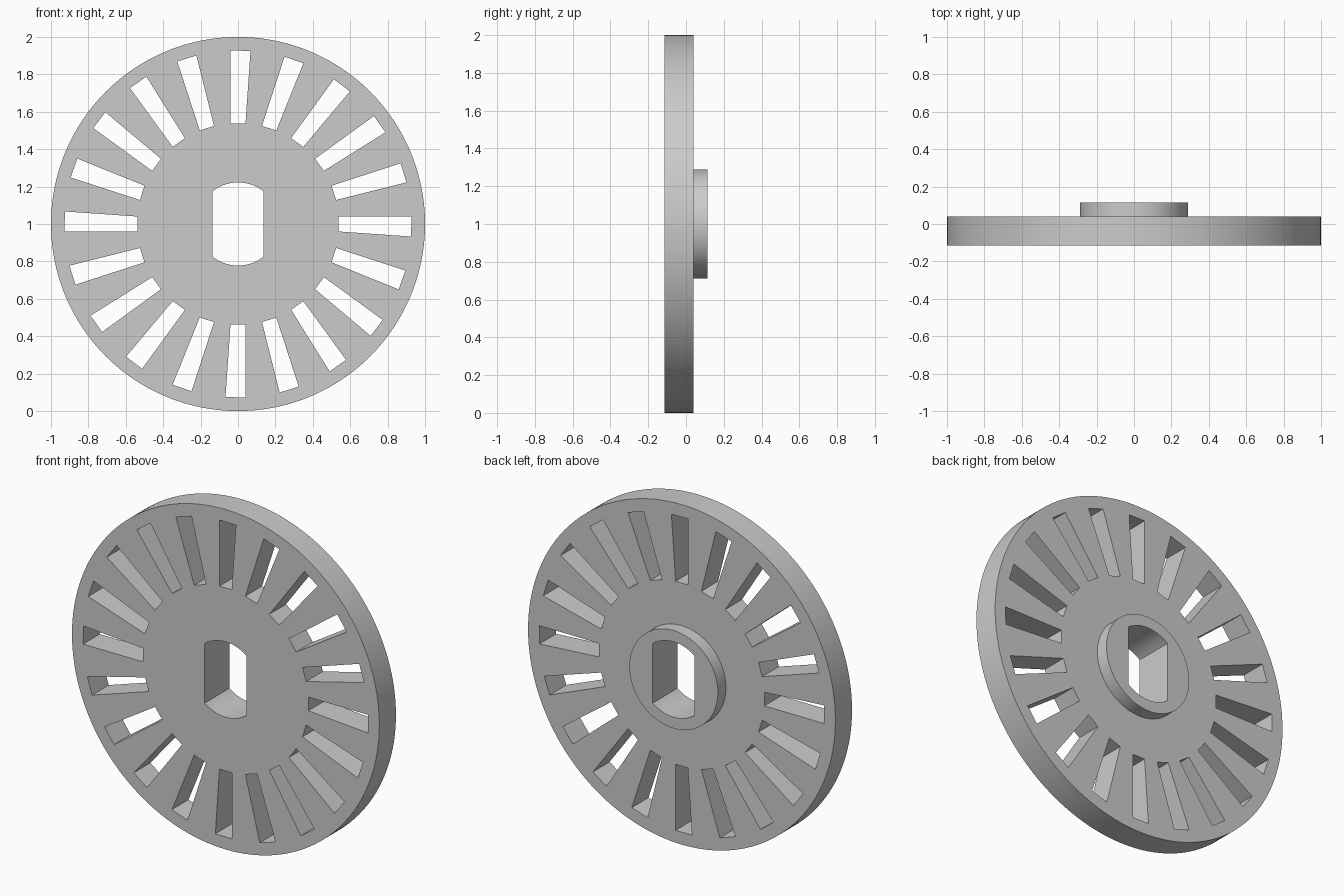
import bpy, bmesh
from math import cos, sin, asin, pi, tau, radians, sqrt
from mathutils import Matrix, Vector

if "Cube" in bpy.data.objects:
    bpy.data.objects.remove(bpy.data.objects["Cube"], do_unlink=True)

CENTRE_Z = 1.0
FRONT, STEP, BACK = -0.115, 0.04, 0.115
SLOTS = 20

grey = bpy.data.materials.new("plain grey")
grey.use_nodes = True
colour = (0.6, 0.6, 0.6, 1)
grey.diffuse_color = colour
grey.node_tree.nodes["Principled BSDF"].inputs["Base Color"].default_value = colour


def make_object(name, bm):
    bmesh.ops.recalc_face_normals(bm, faces=bm.faces)
    mesh = bpy.data.meshes.new(name)
    bm.to_mesh(mesh)
    bm.free()
    mesh.materials.append(grey)
    obj = bpy.data.objects.new(name, mesh)
    obj.location.z = CENTRE_Z
    bpy.context.collection.objects.link(obj)
    return obj


def add_prism(bm, outline, turn=0):
    """Extrude an x-z outline right through the wheel, turned about y."""
    rot = Matrix.Rotation(turn, 3, 'Y')
    verts = [bm.verts.new(rot @ Vector((x, -0.3, z))) for x, z in outline]
    face = bm.faces.new(verts)
    out = bmesh.ops.extrude_face_region(bm, geom=[face])
    moved = [g for g in out["geom"] if isinstance(g, bmesh.types.BMVert)]
    bmesh.ops.translate(bm, verts=moved, vec=(0, 0.6, 0))


# Wheel: disc and rear hub turned from one profile
bm = bmesh.new()
profile = [(0, FRONT), (1, FRONT), (1, STEP), (0.288, STEP), (0.288, BACK), (0, BACK)]
verts = [bm.verts.new((r, y, 0)) for r, y in profile]
edges = [bm.edges.new(pair) for pair in zip(verts, verts[1:])]
bmesh.ops.spin(bm, geom=verts + edges, cent=(0, 0, 0), axis=(0, 1, 0),
               angle=tau, steps=160, use_duplicate=False)
bmesh.ops.remove_doubles(bm, verts=bm.verts, dist=0.0001)
wheel = make_object("slotted_wheel", bm)

# Cutter: slots with one parallel and one flared side
bm = bmesh.new()
inner, outer = 0.54, 0.928
slot = [(x, sqrt(r * r - x * x)) for x, r in
        ((-0.04, inner), (-0.04, outer), (0.067, outer), (0.04, inner))]
for i in range(SLOTS):
    add_prism(bm, slot, tau * i / SLOTS)

# Cutter: centre bore with two flats
radius, flat = 0.222, 0.136
half = asin(flat / radius)
arc = [-half + 2 * half * i / 16 for i in range(17)]
bore = [(radius * sin(a + side), radius * cos(a + side)) for side in (0, pi) for a in arc]
add_prism(bm, bore)
cutter = make_object("slot_and_bore_cutter", bm)
cutter.hide_render = True

# Cut the wheel and shade it
cut = wheel.modifiers.new("cut", 'BOOLEAN')
cut.operation = 'DIFFERENCE'
cut.solver = 'EXACT'
cut.object = cutter
bpy.ops.object.select_all(action='DESELECT')
wheel.select_set(True)
bpy.context.view_layer.objects.active = wheel
bpy.ops.object.modifier_apply(modifier=cut.name)
bpy.data.objects.remove(cutter, do_unlink=True)
bpy.ops.object.shade_smooth_by_angle(angle=radians(30))
